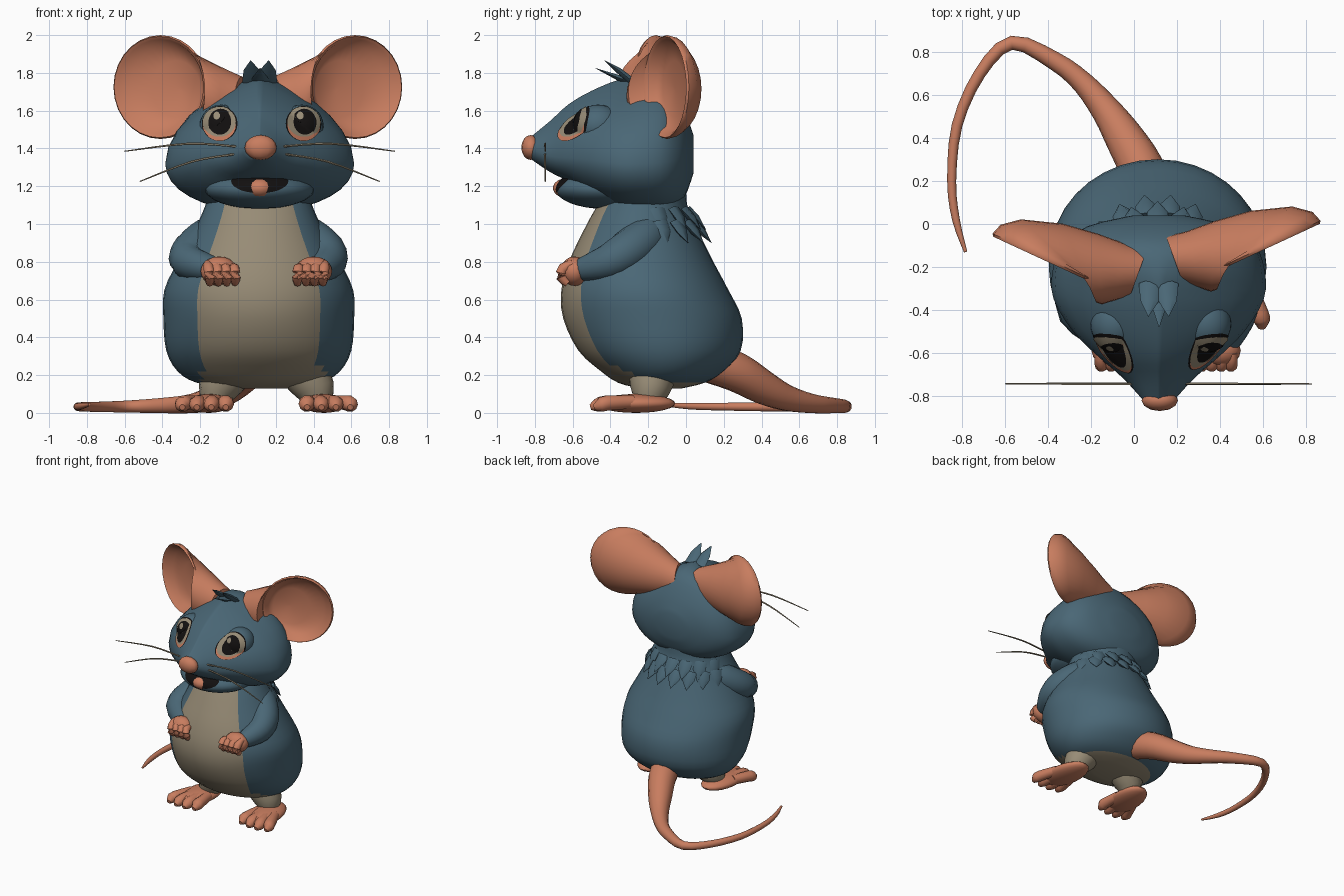
import bpy, bmesh, math
from mathutils import Vector, Matrix
from mathutils.bvhtree import BVHTree

if "Cube" in bpy.data.objects:
    bpy.data.objects.remove(bpy.data.objects["Cube"])


def material(name, rgb):
    m = bpy.data.materials.new(name)
    m.diffuse_color = (*rgb, 1)
    m.use_nodes = True
    m.node_tree.nodes["Principled BSDF"].inputs["Base Color"].default_value = m.diffuse_color
    return m


BLUE = material("blue_fur", (0.068, 0.135, 0.18))
SKIN = material("pink_skin", (0.58, 0.205, 0.115))
TAN = material("tan_fur", (0.31, 0.26, 0.18))
BLACK = material("black", (0.006, 0.005, 0.005))


def finish(bm, name, mats, rule=None):
    """Turn a bmesh into a smooth shaded object."""
    bmesh.ops.recalc_face_normals(bm, faces=bm.faces[:])
    for f in bm.faces:
        f.smooth = True
        if rule:
            f.material_index = rule(f.calc_center_median())
    me = bpy.data.meshes.new(name)
    bm.to_mesh(me)
    bm.free()
    for m in mats:
        me.materials.append(m)
    me.set_sharp_from_angle(angle=math.radians(50))
    ob = bpy.data.objects.new(name, me)
    bpy.context.collection.objects.link(ob)
    return ob


def smooth(rows, n):
    """Catmull-Rom interpolation of rows of numbers."""
    out = []
    for i in range(len(rows) - 1):
        a, b, c, d = (rows[max(0, min(len(rows) - 1, i + k))] for k in (-1, 0, 1, 2))
        for s in range(n):
            t = s / n
            out.append(tuple(q + 0.5 * t * (r - p + t * (2 * p - 5 * q + 4 * r - w
                       + t * (3 * (q - r) + w - p))) for p, q, r, w in zip(a, b, c, d)))
    return out + [tuple(rows[-1])]


def loft(name, rings, mats, rule=None):
    bm = bmesh.new()
    vs = [[bm.verts.new(p) for p in r] for r in rings]
    n = len(rings[0])
    for a, b in zip(vs, vs[1:]):
        for i in range(n):
            j = (i + 1) % n
            bm.faces.new((a[i], a[j], b[j], b[i]))
    bm.faces.new(vs[0])
    bm.faces.new(vs[-1])
    return finish(bm, name, mats, rule)


def tube(name, rows, mat, sides=12, n=1, flat=1.0):
    """Round tube along rows of x, y, z, radius."""
    rows = smooth(rows, n)
    pts = [Vector(r[:3]) for r in rows]
    rings = []
    for i, p in enumerate(pts):
        t = (pts[min(i + 1, len(pts) - 1)] - pts[max(i - 1, 0)]).normalized()
        u = t.cross(Vector((0, 0, 1))).normalized()
        w = u.cross(t)
        rings.append([p + rows[i][3] * (u * math.cos(k * math.tau / sides)
                      + w * flat * math.sin(k * math.tau / sides)) for k in range(sides)])
    return loft(name, rings, [mat])


def ellipsoid(name, c, r, mat, turn=0.0, seg=20):
    bm = bmesh.new()
    m = Matrix.Translation(c) @ Matrix.Rotation(turn, 4, 'Z') @ Matrix.Diagonal((*r, 1))
    bmesh.ops.create_uvsphere(bm, u_segments=seg, v_segments=seg // 2 + 2, radius=1, matrix=m)
    return finish(bm, name, [mat])


# Body: rows of z, half width, front y, back y; front wedge and underside are tan
CX = 0.11
prof = [(.13, .16, -.25, -.02), (.16, .33, -.36, .10), (.22, .43, -.45, .2), (.33, .49, -.57, .29),
        (.5, .505, -.65, .295), (.65, .50, -.66, .225), (.8, .43, -.62, .145),
        (.95, .35, -.55, .07), (1.08, .29, -.48, .01), (1.2, .25, -.4, 0)]
rows = smooth(prof, 3)
rings = [[Vector((CX + w * math.sin(k * math.tau / 36), (f + b) / 2 - (b - f) / 2 * math.cos(k * math.tau / 36), z))
          for k in range(36)] for z, w, f, b in rows]


def belly(c):
    z, w, f, b = min(rows, key=lambda r: abs(r[0] - c.z))
    a = math.atan2((c.x - CX) / w, ((f + b) / 2 - c.y) / ((b - f) / 2))
    return 1 if c.z < .155 or abs(a - math.radians(3)) < math.radians(40 + max(0, .27 - c.z) * 200) else 0


loft("body", rings, [BLUE, TAN], belly)

# Head: rows of y, half width, widest z, top z, bottom z
HX = 0.115
prof = [(-.83, .065, 1.40, 1.455, 1.35), (-.72, .165, 1.36, 1.545, 1.275), (-.62, .28, 1.35, 1.635, 1.225),
        (-.5, .40, 1.34, 1.705, 1.15), (-.35, .49, 1.32, 1.765, 1.09), (-.22, .495, 1.32, 1.78, 1.07),
        (-.1, .45, 1.33, 1.735, 1.08), (-.01, .33, 1.36, 1.60, 1.14), (.04, .12, 1.37, 1.47, 1.27)]
rings = []
for y, w, zc, top, bot in smooth(prof, 3):
    ring = []
    front = min(1, max(0, (-.1 - y) / .2))
    for k in range(32):
        a = k * math.tau / 32
        s, c = math.sin(a), math.cos(a)
        e = 1.1 + .8 * front if s > 0 else 0.85
        ring.append(Vector((HX + w * math.copysign(abs(c) ** e, c), y,
                            zc + s * ((top - zc) if s > 0 else (zc - bot)))))
    rings.append(ring)
head = loft("head", rings, [BLUE])
ellipsoid("nose", (.12, -.822, 1.405), (.085, .05, .066), SKIN, seg=12)


def surface(obs):
    vs, fs = [], []
    for o in obs:
        k = len(vs)
        vs += [v.co for v in o.data.vertices]
        fs += [[i + k for i in p.vertices] for p in o.data.polygons]
    return BVHTree.FromPolygons(vs, fs)


def decal(name, tree, x, z, rx, rz, mat, lift, low=1.0):
    """Thin disc draped over a surface seen from the front."""
    def drop(px, pz):
        hit, nor, _, _ = tree.ray_cast(Vector((px, -2, pz)), Vector((0, 1, 0)))
        return hit + lift * (nor if nor.y < 0 else -nor)
    bm = bmesh.new()
    mid = bm.verts.new(drop(x, z))
    prev = None
    for ring in (.25, .5, .75, 1):
        cur = []
        for k in range(28):
            s = math.sin(k * math.tau / 28)
            cur.append(bm.verts.new(drop(x + ring * rx * math.cos(k * math.tau / 28),
                                         z + ring * rz * s * (low if s < 0 else 1))))
        for i in range(28):
            j = (i + 1) % 28
            bm.faces.new((mid, cur[i], cur[j]) if prev is None else (prev[i], cur[i], cur[j], prev[j]))
        prev = cur
    ob = finish(bm, name, [mat])
    if sum(p.normal.y for p in ob.data.polygons) > 0:
        ob.data.flip_normals()


# Mouth: jaw with a dark half moon and a tongue
jaw = ellipsoid("jaw", (HX, -.43, 1.185), (.29, .26, .105), BLUE, seg=28)
decal("mouth", surface([jaw]), HX, 1.225, .15, .025, BLACK, .005, 2.4)
ellipsoid("tongue", (HX, -.63, 1.19), (.078, .075, .053), SKIN, seg=14)

# Eyes: bulging sockets with thin discs draped over them
sockets = [ellipsoid("eye_socket", (.125 + .213 * s, -.465, 1.52), (.115, .125, .112), BLUE, seg=28)
           for s in (-1, 1)]
face = surface([head] + sockets)
for s in (-1, 1):
    ex = .125 + .22 * s
    decal("eye_rim", face, ex, 1.53, .094, .092, BLACK, .003)
    decal("eye_lower_lid", face, ex, 1.521, .086, .082, SKIN, .0055)
    decal("eye_white", face, ex, 1.537, .087, .079, TAN, .008)
    decal("pupil", face, ex + .004, 1.535, .06, .067, BLACK, .0105)
    decal("eye_glint", face, ex - .015, 1.568, .016, .018, TAN, .013)

# Ears: cupped bowl lofted back into the head, turned forward and outward
# rows: shift along u, shift along n, z shift, turn, radius u, radius z
ear = [(-.08, -.08, -.01, 0, .01, .01), (-.06, -.07, -.01, 0, .14, .15), (-.02, -.042, 0, 0, .215, .225),
       (0, 0, 0, 0, .25, .252), (0, .012, 0, 0, .266, .268), (0, 0, 0, 0, .275, .275),
       (-.005, -.025, 0, 6, .265, .268), (-.05, -.04, -.01, 18, .245, .25),
       (-.15, -.045, -.025, 42, .20, .215), (-.25, -.06, -.045, 62, .165, .185),
       (-.34, -.085, -.06, 78, .135, .155), (-.42, -.12, -.075, 85, .115, .13)]
for s in (-1, 1):
    C = Vector((.105 + .515 * s, -.13 + .03 * s, 1.725))
    u, n = Vector((.907 * s, .42, 0)), Vector((.42 * s, -.907, 0))
    rings = []
    for du, dn, dz, turn, ru, rz in ear:
        t = math.radians(turn)
        ax = u * math.cos(t) - n * math.sin(t)
        mid = C + u * du + n * dn + Vector((0, 0, dz))
        rings.append([mid + ax * ru * math.cos(k * math.tau / 28)
                      + Vector((0, 0, rz * math.sin(k * math.tau / 28))) for k in range(28)])
    loft("ear", rings, [SKIN])

# Whiskers
for s in (-1, 1):
    tube("upper_whisker", [(HX + .12 * s, -.745, 1.41, .006), (HX + .38 * s, -.745, 1.425, .006),
                           (HX + .715 * s, -.745, 1.385, .003)], TAN, 5, 4)
    tube("lower_whisker", [(HX + .13 * s, -.745, 1.37, .006), (HX + .36 * s, -.745, 1.33, .006),
                           (HX + .635 * s, -.745, 1.225, .003)], TAN, 5, 4)

# Hair tuft and neck ruff
for dx, ty, tz in ((-.05, -.43, 1.865), (.045, -.43, 1.865), (0, -.48, 1.825)):
    tube("hair_tuft", [(.117 + dx * .8, -.28, 1.75, .055), (.117 + dx * .9, -.36, tz - .05, .042),
                       (.117 + dx, ty, tz, .002)], BLUE, 6, 1, .4)
for z, r, count in ((1.08, .245, 7), (1.01, .28, 8)):
    for i in range(count):
        a = math.radians(-68 + 136 * i / (count - 1))
        sx, cy = math.sin(a), math.cos(a)
        tube("neck_ruff", [(CX + r * 1.1 * sx, -.24 + r * cy, z, .055),
                           (CX + r * 1.2 * sx, -.24 + (r + .05) * cy, z - .05, .048),
                           (CX + r * 1.3 * sx, -.24 + (r + .1) * cy, z - .11, .002)], BLUE, 6, 1, .45)

# Arms, hands, feet and legs
for s in (-1, 1):
    hx = .15 + .245 * s
    tube("arm", [(CX + .18 * s, -.15, 1.0, .075), (CX + .26 * s, -.21, .93, .11), (CX + .35 * s, -.31, .855, .11),
                 (CX + .37 * s, -.41, .80, .095), (hx + .045 * s, -.53, .765, .068),
                 (hx + .02 * s, -.56, .76, .055)], BLUE, 16, 3)
    ellipsoid("hand", (hx + .005 * s, -.59, .75), (.098, .075, .078), SKIN, seg=16)
    for i in range(4):
        fx = hx + s * (.065 - .045 * i)
        tube("finger", [(fx, -.60, .79 - .008 * i, .022), (fx - .005 * s, -.65, .765, .029),
                        (fx - .01 * s, -.66, .72, .029), (fx - .01 * s, -.625, .685, .02)], SKIN, 8, 2)
    fx = .15 + .305 * s
    ellipsoid("foot", (fx, -.265, .05), (.12, .21, .05), SKIN, .12 * s)
    for i in range(4):
        d = (i - 1.5) * .073
        tube("toe", [(fx + d * .7, -.28, .058, .038), (fx + d + .02 * s, -.42, .052, .044),
                     (fx + d * 1.05 + .025 * s, -.48 + abs(d) * .25, .04, .039),
                     (fx + d * 1.05 + .025 * s, -.515 + abs(d) * .25, .03, .016)], SKIN, 10, 2, .95)
    tube("leg", [(fx - .03 * s, -.2, .06, .075), (fx - .045 * s, -.19, .12, .105),
                 (fx - .085 * s, -.18, .19, .125)], TAN, 16, 2)

# Tail sweeping back and round to the left
tube("tail", [(.08, .12, .27, .11), (.03, .27, .215, .105), (-.05, .41, .135, .09), (-.13, .53, .08, .07),
              (-.24, .66, .05, .052), (-.37, .76, .04, .043), (-.57, .845, .034, .033), (-.72, .70, .032, .028),
              (-.825, .46, .032, .025), (-.85, .2, .033, .021), (-.83, .02, .036, .018),
              (-.785, -.13, .045, .008)], SKIN, 14, 3)
